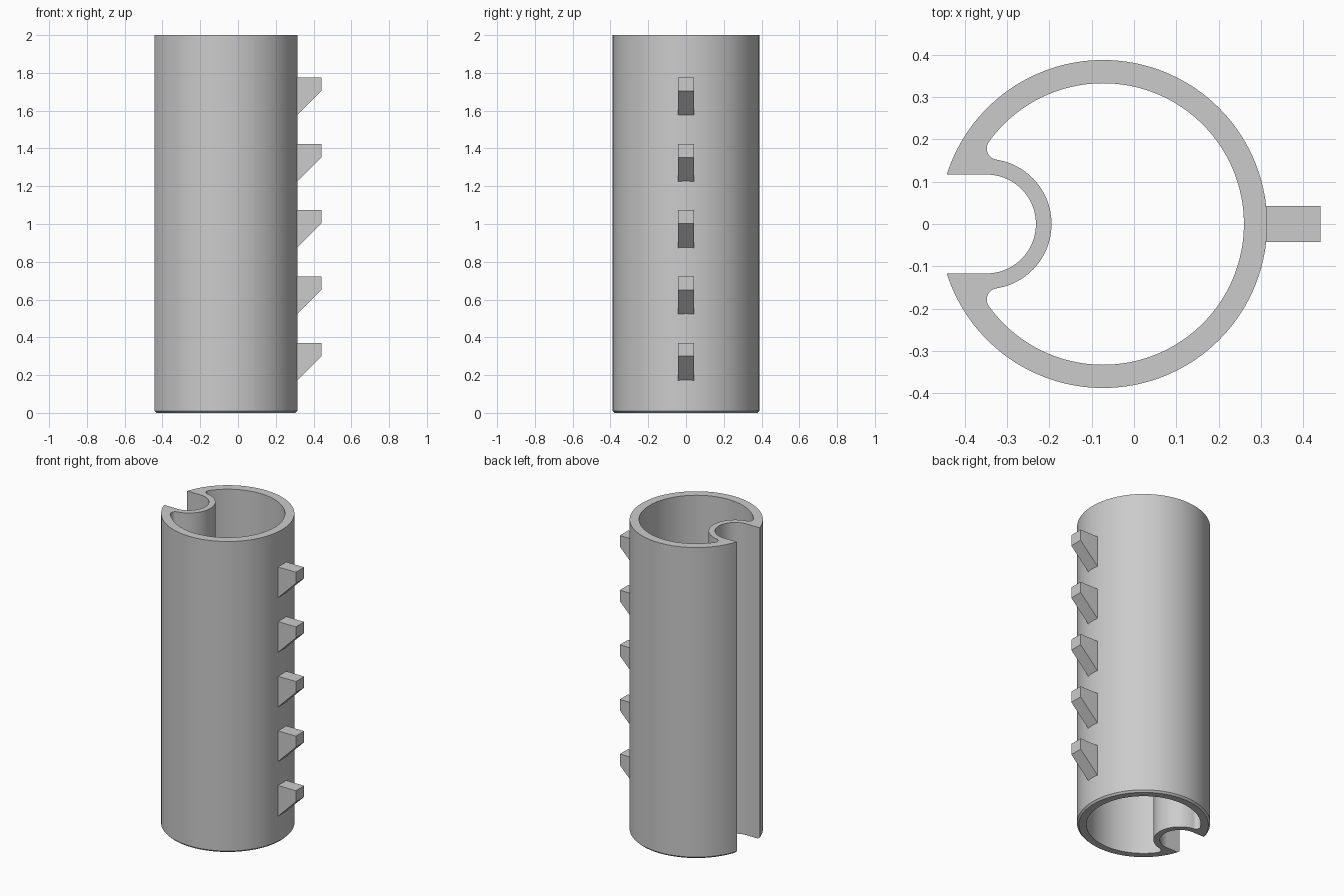
import bpy, bmesh, math
from mathutils import Vector

if "Cube" in bpy.data.objects:
    bpy.data.objects.remove(bpy.data.objects["Cube"], do_unlink=True)

# Single grey material
grey = bpy.data.materials.new("plain_grey")
grey.use_nodes = True
colour = (0.6, 0.6, 0.6, 1)
grey.diffuse_color = colour
grey.node_tree.nodes["Principled BSDF"].inputs["Base Color"].default_value = colour

HEIGHT, CHAMFER = 2.0, 0.011
BODY, GROOVE = Vector((-0.073, 0)), Vector((-0.349, 0))   # circle centres
R_OUT, R_IN = 0.388, 0.333                                # tube radii
G_IN, G_OUT, FILLET = 0.117, 0.154, 0.027                 # groove radii, inner fillet
ARC, LIP, NOTCH = 72, 10, 24                              # segments per half


def arc(centre, radius, a, b, n):
    return [centre + radius * Vector((math.cos(t), math.sin(t)))
            for t in (a + (b - a) * i / n for i in range(n + 1))]


def angle(v):
    return math.atan2(v.y, v.x)


def mirrored(half):
    """Close a half outline (both ends on y = 0) across the x axis."""
    return half + [Vector((p.x, -p.y)) for p in half[-2:0:-1]]


def outer_outline(radius):
    end = math.pi - math.asin(G_IN / radius)
    pts = arc(BODY, radius, 0, end, ARC)
    corner, root = pts[-1], GROOVE + Vector((0, G_IN))
    pts += [corner.lerp(root, i / LIP) for i in range(1, LIP + 1)]
    pts += arc(GROOVE, G_IN, math.pi / 2, 0, NOTCH)[1:]
    return mirrored(pts)


def inner_outline():
    # Fillet centre touches the bore from inside and the groove wall from outside
    d = BODY.x - GROOVE.x
    r1, r2 = R_IN - FILLET, G_OUT + FILLET
    x = (d * d + r2 * r2 - r1 * r1) / (2 * d)
    centre = GROOVE + Vector((x, math.sqrt(r2 * r2 - x * x)))
    a, b = angle(centre - BODY), angle(centre - GROOVE)
    pts = arc(BODY, R_IN, 0, a, ARC)
    pts += arc(centre, FILLET, a, b + math.pi, LIP)[1:]
    pts += arc(GROOVE, G_OUT, b, 0, NOTCH)[1:]
    return mirrored(pts)


def finish(bm, name):
    bmesh.ops.recalc_face_normals(bm, faces=bm.faces)
    mesh = bpy.data.meshes.new(name)
    bm.to_mesh(mesh)
    bm.free()
    mesh.materials.append(grey)
    obj = bpy.data.objects.new(name, mesh)
    bpy.context.collection.objects.link(obj)
    return obj


# Open grooved tube: outside wall with bottom chamfer, rim, bore, bottom rim
outer, inner = outer_outline(R_OUT), inner_outline()
sections = [(outer_outline(R_OUT - CHAMFER), 0), (outer, CHAMFER),
            (outer, HEIGHT), (inner, HEIGHT), (inner, 0)]
bm = bmesh.new()
rings = [[bm.verts.new((p.x, p.y, z)) for p in pts] for pts, z in sections]
count = len(outer)
for k, ring in enumerate(rings):
    following = rings[(k + 1) % len(rings)]
    for i in range(count):
        j = (i + 1) % count
        bm.faces.new((ring[i], ring[j], following[j], following[i]))
tube = finish(bm, "grooved_tube")
bpy.ops.object.select_all(action="DESELECT")
tube.select_set(True)
bpy.context.view_layer.objects.active = tube
bpy.ops.object.shade_smooth_by_angle(angle=math.radians(30))

# Row of teeth with a sloped underside, rooted in the wall
ROOT, TIP, HALF_WIDTH, FACE = 0.295, 0.441, 0.042, 0.071
for n in range(5):
    top = 0.371 + n * 0.351
    low = top - FACE
    side = [(ROOT, top), (TIP, top), (TIP, low), (ROOT, low - (TIP - ROOT))]
    bm = bmesh.new()
    face = bm.faces.new([bm.verts.new((x, -HALF_WIDTH, z)) for x, z in side])
    moved = bmesh.ops.extrude_face_region(bm, geom=[face])["geom"]
    bmesh.ops.translate(bm, vec=(0, 2 * HALF_WIDTH, 0),
                        verts=[v for v in moved if isinstance(v, bmesh.types.BMVert)])
    finish(bm, f"tooth_{n + 1}")
